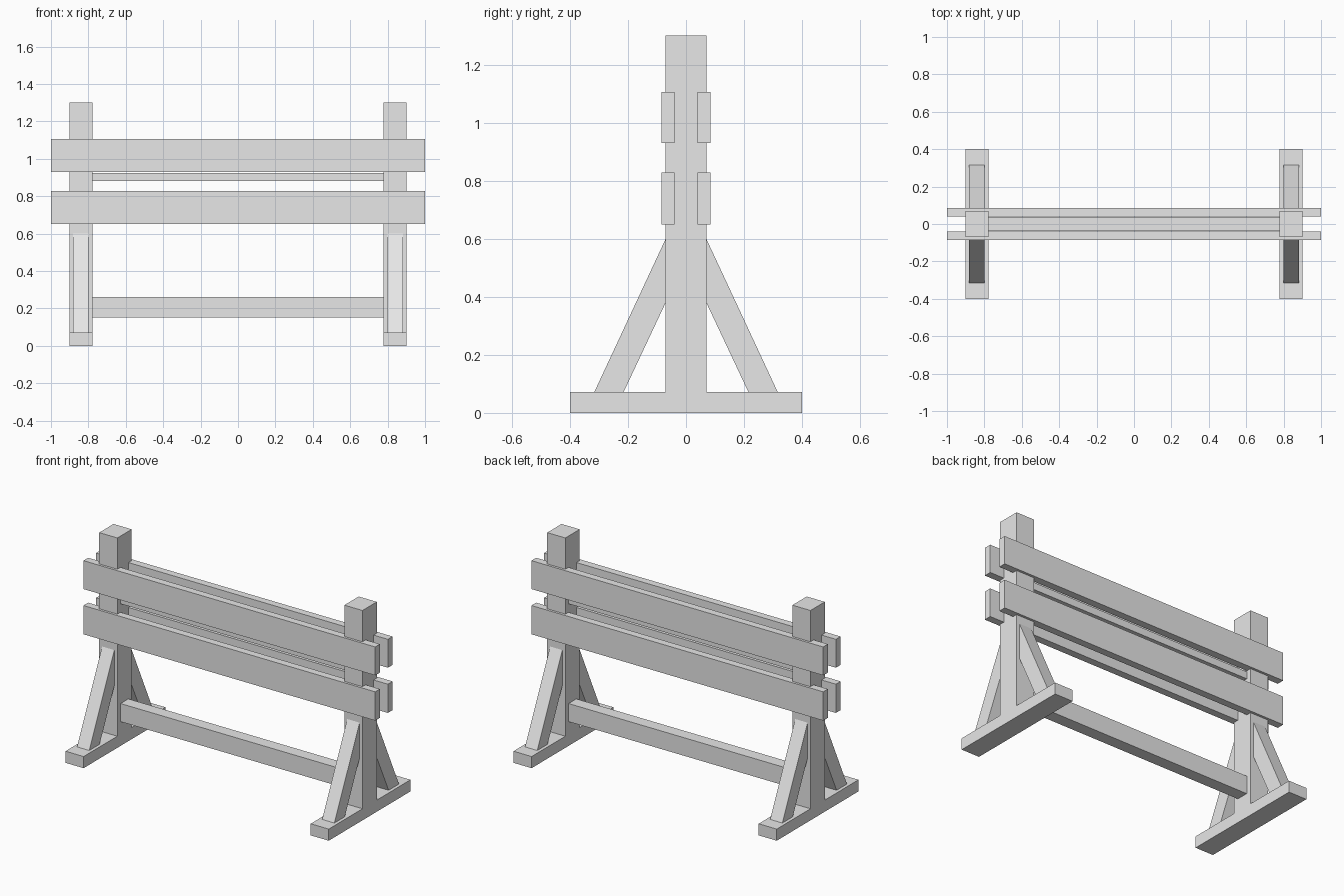
import bpy
import bmesh

cube = bpy.data.objects.get("Cube")
if cube:
    bpy.data.objects.remove(cube, do_unlink=True)

# One plain grey for the whole barrier
grey = bpy.data.materials.new("light grey")
grey.use_nodes = True
colour = (0.8, 0.8, 0.8, 1)
grey.diffuse_color = colour
grey.node_tree.nodes["Principled BSDF"].inputs["Base Color"].default_value = colour


def prism(name, profile, x0, x1):
    """Extrude a (y, z) profile along x from x0 to x1."""
    bm = bmesh.new()
    face = bm.faces.new([bm.verts.new((x0, y, z)) for y, z in profile])
    extruded = bmesh.ops.extrude_face_region(bm, geom=[face])["geom"]
    moved = [v for v in extruded if isinstance(v, bmesh.types.BMVert)]
    bmesh.ops.translate(bm, verts=moved, vec=(x1 - x0, 0, 0))
    bmesh.ops.recalc_face_normals(bm, faces=bm.faces)
    mesh = bpy.data.meshes.new(name)
    bm.to_mesh(mesh)
    bm.free()
    mesh.materials.append(grey)
    obj = bpy.data.objects.new(name, mesh)
    bpy.context.collection.objects.link(obj)
    return obj


def beam(name, x0, x1, y0, y1, z0, z1):
    """Straight rectangular timber."""
    return prism(name, [(y0, z0), (y1, z0), (y1, z1), (y0, z1)], x0, x1)


POST_X, POST_HALF_X, POST_HALF_Y = 0.84, 0.062, 0.07
BASE_TOP = 0.072
BRACE_HALF_X = 0.042
INNER = POST_X - POST_HALF_X

for side, sx in (("left", 1), ("right", -1)):
    x = sx * POST_X
    # Ground foot and upright post
    beam(f"{side}_foot", x - POST_HALF_X, x + POST_HALF_X, -0.4, 0.4, 0, BASE_TOP)
    beam(f"{side}_post", x - POST_HALF_X, x + POST_HALF_X,
         -POST_HALF_Y, POST_HALF_Y, BASE_TOP, 1.3)
    # Slanted braces from foot to post
    for end, sy in (("front", -1), ("back", 1)):
        profile = [(sy * 0.215, BASE_TOP), (sy * 0.316, BASE_TOP),
                   (sy * POST_HALF_Y, 0.6), (sy * POST_HALF_Y, 0.38)]
        prism(f"{side}_{end}_brace", profile, x - BRACE_HALF_X, x + BRACE_HALF_X)

# Wide planks on both faces of the posts
for end, sy in (("front", -1), ("back", 1)):
    y0, y1 = sorted((sy * 0.039, sy * 0.085))
    for level, z0, z1 in (("lower", 0.65, 0.828), ("upper", 0.93, 1.106)):
        beam(f"{end}_{level}_plank", -1, 1, y0, y1, z0, z1)

# Rails between the posts
beam("bottom_stretcher", -INNER, INNER, -0.038, 0.038, 0.15, 0.262)
beam("middle_rail", -INNER, INNER, -0.038, 0.038, 0.88, 0.925)
